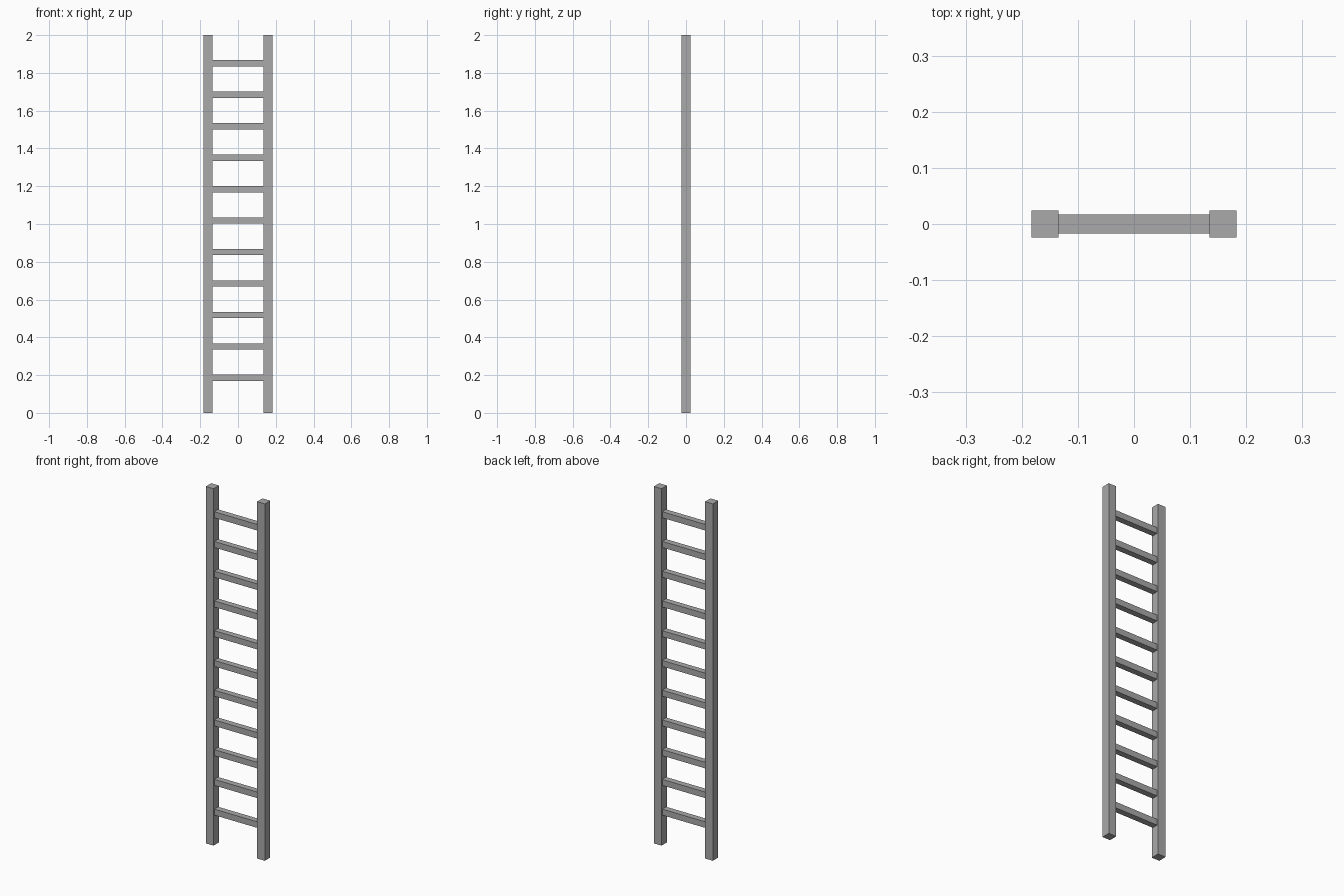
import bpy
import bmesh
from mathutils import Matrix, Vector

cube = bpy.data.objects.get("Cube")
if cube:
    bpy.data.objects.remove(cube, do_unlink=True)

HEIGHT = 2.0
RAIL = 0.048          # square rail section
RAIL_X = 0.159        # rail centre from the middle
RUNG = 0.034          # square rung section
RUNG_COUNT = 11
FIRST_RUNG = 0.185
RUNG_STEP = 1 / 6

grey = bpy.data.materials.new("plain_grey")
grey.use_nodes = True
colour = (0.4, 0.4, 0.4, 1)
grey.diffuse_color = colour
grey.node_tree.nodes["Principled BSDF"].inputs["Base Color"].default_value = colour


def add_box(name, centre, size):
    mesh = bpy.data.meshes.new(name)
    bm = bmesh.new()
    bmesh.ops.create_cube(bm, size=1, matrix=Matrix.Diagonal(Vector(size)).to_4x4())
    bm.to_mesh(mesh)
    bm.free()
    mesh.materials.append(grey)
    obj = bpy.data.objects.new(name, mesh)
    obj.location = centre
    bpy.context.collection.objects.link(obj)
    return obj


# Upright side rails
for side, sign in (("left", 1), ("right", -1)):
    add_box(f"{side}_rail", (sign * RAIL_X, 0, HEIGHT / 2), (RAIL, RAIL, HEIGHT))

# Rungs spanning between the inner faces of the rails
span = 2 * RAIL_X - RAIL
for i in range(RUNG_COUNT):
    add_box(f"rung_{i + 1}", (0, 0, FIRST_RUNG + i * RUNG_STEP), (span, RUNG, RUNG))
